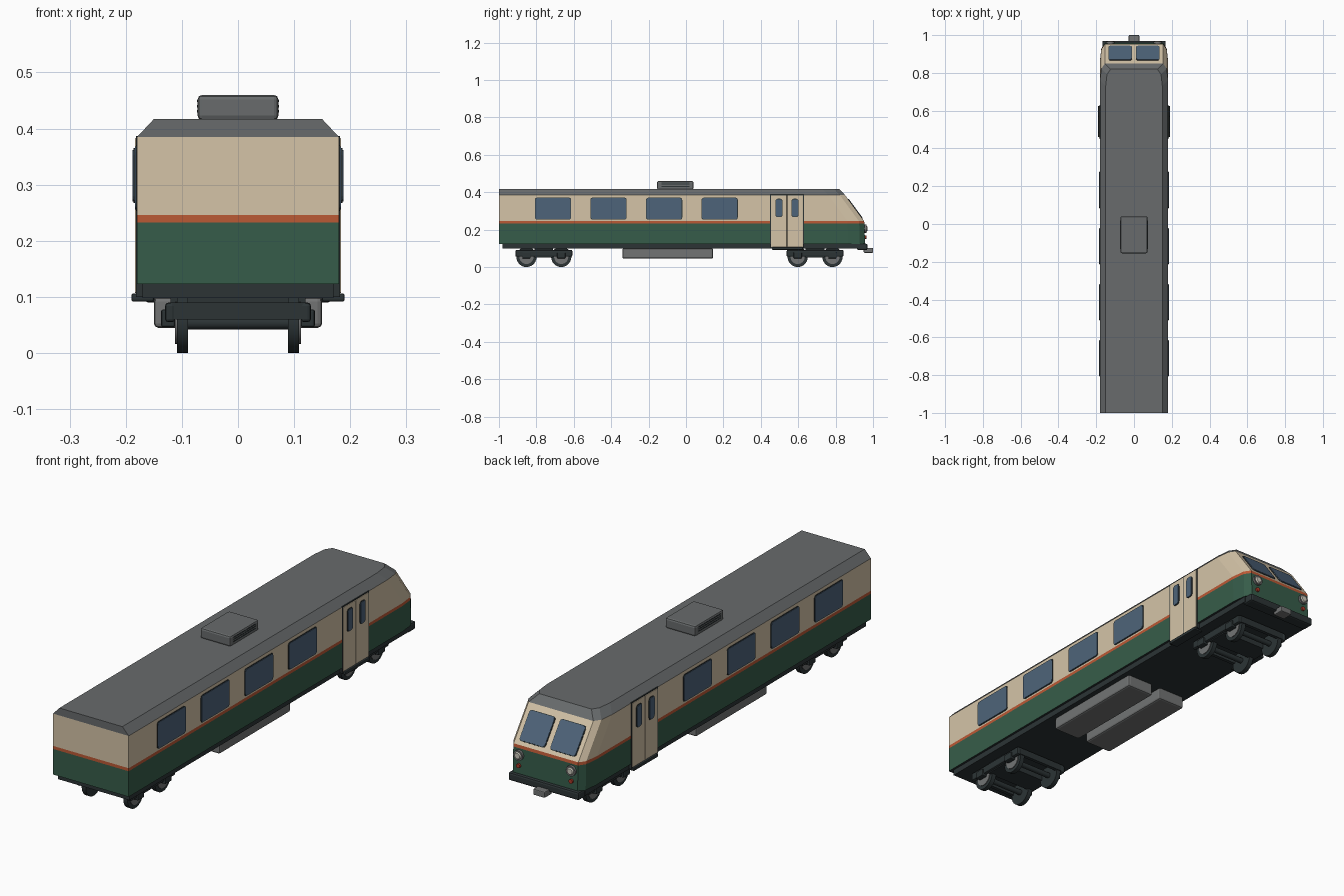
import bpy, bmesh, math
from mathutils import Matrix, Vector

if "Cube" in bpy.data.objects:
    bpy.data.objects.remove(bpy.data.objects["Cube"])


def mat(name, r, g, b):
    m = bpy.data.materials.new(name)
    m.diffuse_color = (r, g, b, 1)
    m.use_nodes = True
    m.node_tree.nodes["Principled BSDF"].inputs["Base Color"].default_value = m.diffuse_color
    return m


CREAM = mat("cream_paint", 0.66, 0.55, 0.39)
GREEN = mat("green_paint", 0.037, 0.108, 0.068)
ORANGE = mat("orange_stripe", 0.50, 0.100, 0.036)
GREY = mat("roof_grey", 0.138, 0.147, 0.150)
GLASS = mat("blue_glass", 0.076, 0.127, 0.195)
DARK = mat("dark_underframe", 0.025, 0.034, 0.036)
STEEL = mat("steel_grey", 0.17, 0.175, 0.175)
LAMP = mat("lamp_white", 0.62, 0.60, 0.52)
RED = mat("tail_red", 0.42, 0.04, 0.02)


def finish(name, bm, *mats):
    bmesh.ops.recalc_face_normals(bm, faces=bm.faces)
    me = bpy.data.meshes.new(name)
    bm.to_mesh(me)
    bm.free()
    ob = bpy.data.objects.new(name, me)
    bpy.context.collection.objects.link(ob)
    for m in mats:
        me.materials.append(m)
    return ob


def box(name, x, y, z, m, bevel=0.0):
    """Box from (min, max) ranges, optionally chamfered."""
    bm = bmesh.new()
    bmesh.ops.create_cube(bm, size=1)
    for v in bm.verts:
        v.co = [r[0] if c < 0 else r[1] for c, r in zip(v.co, (x, y, z))]
    ob = finish(name, bm, m)
    if bevel:
        mod = ob.modifiers.new("chamfer", "BEVEL")
        mod.width = bevel
        mod.segments = 2
    return ob


def plate(name, centre, u, n, w, h, depth, m, radius=0.01):
    """Thin rounded plate: u is its width direction, n its outward normal."""
    u, n = Vector(u).normalized(), Vector(n).normalized()
    v = n.cross(u)
    bm = bmesh.new()
    ring = []
    for i, (sx, sy) in enumerate(((1, 1), (-1, 1), (-1, -1), (1, -1))):
        for k in range(4):
            a = math.pi / 2 * (i + k / 3)
            p = (sx * (w / 2 - radius) + radius * math.cos(a),
                 sy * (h / 2 - radius) + radius * math.sin(a))
            ring.append(bm.verts.new(Vector(centre) + u * p[0] + v * p[1] - n * 0.003))
    f = bm.faces.new(ring)
    ext = bmesh.ops.extrude_face_region(bm, geom=[f])["geom"]
    bmesh.ops.translate(bm, vec=n * (depth + 0.003),
                        verts=[e for e in ext if isinstance(e, bmesh.types.BMVert)])
    return finish(name, bm, m)


def window(name, centre, u, n, w, h, depth=0.0):
    plate(name + "_gasket", centre, u, n, w + 0.006, h + 0.006, depth + 0.002, DARK, 0.012)
    plate(name + "_glass", centre, u, n, w, h, depth + 0.004, GLASS, 0.010)


def disc(name, centre, axis, r, depth, m, r2=None, seg=24):
    bm = bmesh.new()
    q = Vector((0, 0, 1)).rotation_difference(Vector(axis)).to_matrix().to_4x4()
    bmesh.ops.create_cone(bm, cap_ends=True, segments=seg, radius1=r,
                          radius2=r if r2 is None else r2, depth=depth,
                          matrix=Matrix.Translation(centre) @ q)
    ob = finish(name, bm, m)
    ob.data.shade_smooth()
    ob.data.set_sharp_from_angle(angle=math.radians(35))
    return ob


# Body shell: stacked plan outlines (height, half width, nose y), coloured by band
levels = [(0.123, 0.18, 0.957), (0.233, 0.18, 0.954), (0.246, 0.18, 0.952),
          (0.385, 0.18, 0.85), (0.417, 0.15, 0.82)]
bm = bmesh.new()
rings = []
for z, w, yf in levels:
    half = [(w, -1), (w, yf - 0.09), (w - 0.007, yf - 0.028), (w - 0.026, yf)]
    pts = half + [(-x, y) for x, y in reversed(half)]
    rings.append([bm.verts.new((x, y, z)) for x, y in pts])
for band, (lo, hi) in enumerate(zip(rings, rings[1:])):
    for i in range(len(lo)):
        j = (i + 1) % len(lo)
        bm.faces.new((lo[i], lo[j], hi[j], hi[i])).material_index = band
bm.faces.new(rings[-1]).material_index = 3
bm.faces.new(rings[0]).material_index = 4
finish("body_shell", bm, GREEN, ORANGE, CREAM, GREY, DARK)

# Underframe, front bumper and coupler
box("underframe", (-0.17, 0.17), (-0.98, 0.93), (0.098, 0.126), DARK)
box("front_bumper", (-0.168, 0.168), (0.915, 0.97), (0.09, 0.125), DARK, 0.008)
box("coupler", (-0.028, 0.028), (0.95, 1.0), (0.076, 0.102), STEEL, 0.004)

# Roof unit with side louvres
box("roof_unit", (-0.072, 0.072), (-0.155, 0.04), (0.415, 0.46), GREY, 0.008)
for s in (-1, 1):
    for i in range(3):
        plate("roof_louvre", (s * 0.072, -0.057, 0.431 + i * 0.009), (0, 1, 0), (s, 0, 0),
              0.15, 0.004, 0.001, DARK, 0.001)

# Sides: windows, double doors, steps and underfloor boxes
for s in (-1, 1):
    n, u = (s, 0, 0), (0, 1, 0)
    for y in (-0.711, -0.414, -0.117, 0.18):
        window("side_window", (s * 0.18, y, 0.312), u, n, 0.188, 0.112)
    box("door_frame", sorted((s * 0.16, s * 0.1815)), (0.449, 0.631), (0.10, 0.387), DARK)
    for y in (0.497, 0.583):
        box("door_leaf", sorted((s * 0.165, s * 0.184)), (y - 0.042, y + 0.042),
            (0.107, 0.383), CREAM, 0.002)
        window("door_window", (s * 0.184, y, 0.316), u, n, 0.032, 0.092)
    box("door_step", sorted((s * 0.15, s * 0.19)), (0.46, 0.625), (0.092, 0.106), DARK, 0.003)
    box("underfloor_box", sorted((s * 0.02, s * 0.15)), (-0.34, 0.145), (0.045, 0.10),
        STEEL, 0.008)

# Nose: windscreens lying on the sloped face, headlights and tail lamps
top, low = Vector((0, 0.85, 0.385)), Vector((0, 0.952, 0.246))
slope = top - low
normal = Vector((0, -slope.z, slope.y)) * -1
for s in (-1, 1):
    c = low + slope * 0.47
    window("windscreen", (s * 0.073, c.y, c.z), (1, 0, 0), normal, 0.118, slope.length * 0.72)
    disc("headlight_rim", (s * 0.125, 0.957, 0.205), (0, 1, 0), 0.022, 0.016, STEEL)
    disc("headlight_lens", (s * 0.125, 0.966, 0.205), (0, 1, 0), 0.018, 0.008, LAMP, 0.012)
    disc("tail_lamp", (s * 0.125, 0.958, 0.16), (0, 1, 0), 0.009, 0.012, RED, seg=16)

# Bogies: side frames, cross beams, axles, wheels and hubs
for yc in (-0.76, 0.69):
    box("bogie_bolster", (-0.12, 0.12), (yc - 0.05, yc + 0.05), (0.05, 0.10), DARK)
    for s in (-1, 1):
        box("bogie_side_frame", sorted((s * 0.112, s * 0.13)), (yc - 0.152, yc + 0.152),
            (0.055, 0.09), DARK, 0.006)
        box("bogie_end_beam", (-0.12, 0.12), sorted((yc + s * 0.135, yc + s * 0.15)),
            (0.06, 0.09), DARK)
        ya = yc + s * 0.093
        disc("axle", (0, ya, 0.054), (1, 0, 0), 0.012, 0.20, DARK, seg=12)
        for t in (-1, 1):
            disc("wheel", (t * 0.099, ya, 0.054), (1, 0, 0), 0.054, 0.020, DARK, seg=28)
            disc("wheel_face", (t * 0.110, ya, 0.054), (t, 0, 0), 0.038, 0.004, STEEL)
            box("axle_box", sorted((t * 0.112, t * 0.137)), (ya - 0.022, ya + 0.022),
                (0.046, 0.078), DARK, 0.004)
